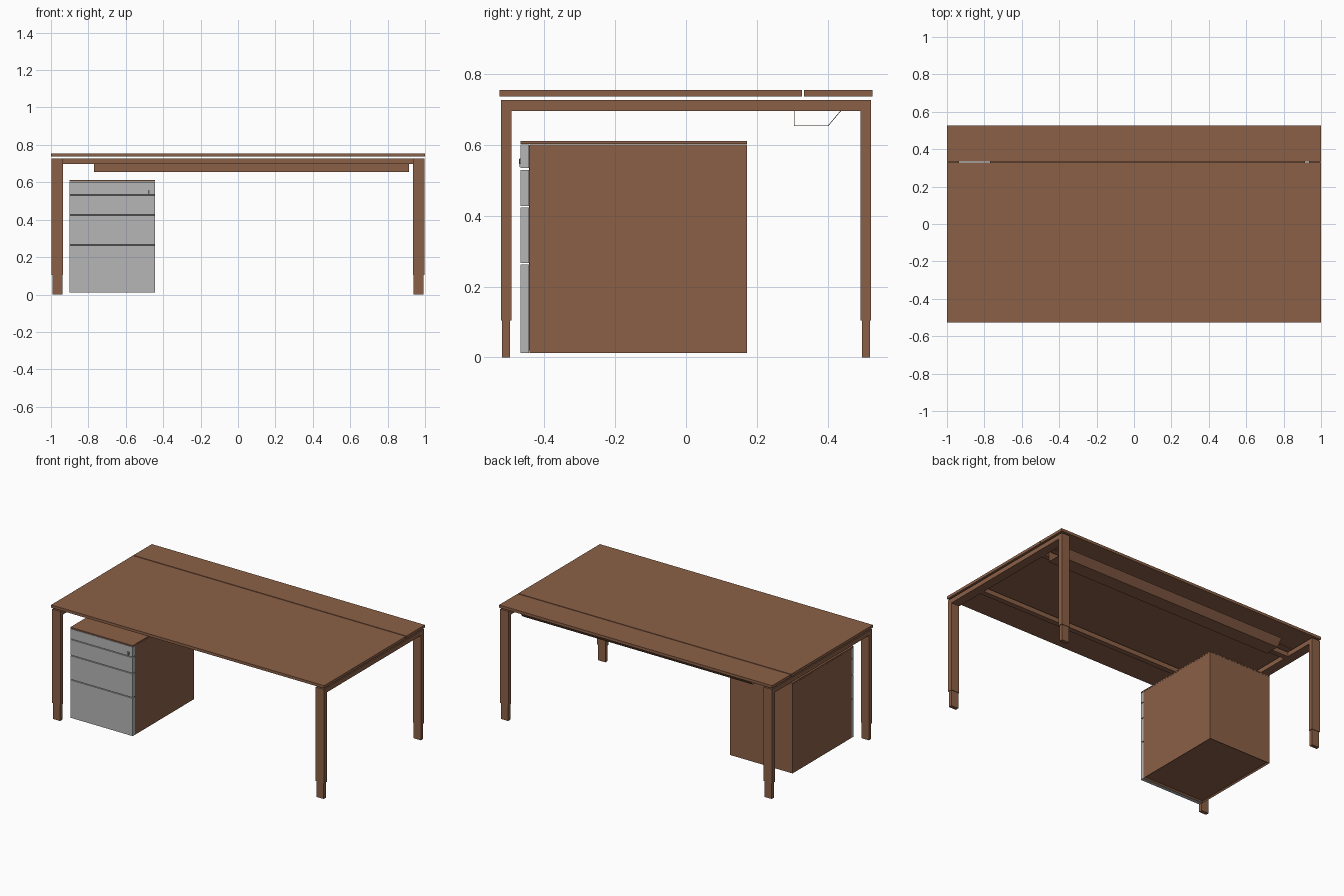
import bpy, bmesh

if "Cube" in bpy.data.objects:
    bpy.data.objects.remove(bpy.data.objects["Cube"])

def material(name, rgb):
    m = bpy.data.materials.new(name)
    m.diffuse_color = (*rgb, 1)
    m.use_nodes = True
    m.node_tree.nodes["Principled BSDF"].inputs["Base Color"].default_value = m.diffuse_color
    return m

BROWN = material("brown wood", (0.26, 0.117, 0.063))
GREY = material("drawer grey", (0.47, 0.47, 0.47))
DARK = material("dark grey metal", (0.12, 0.12, 0.12))

def finish(bm, name, mat):
    bmesh.ops.recalc_face_normals(bm, faces=bm.faces)
    me = bpy.data.meshes.new(name)
    bm.to_mesh(me)
    bm.free()
    me.materials.append(mat)
    ob = bpy.data.objects.new(name, me)
    bpy.context.collection.objects.link(ob)
    return ob

def box(name, x, y, z, mat=BROWN, recess_bottom=0):
    """Box given by its (min, max) range on each axis."""
    bm = bmesh.new()
    bmesh.ops.create_cube(bm, size=1)
    for v in bm.verts:
        v.co = [r[0] if c < 0 else r[1] for c, r in zip(v.co, (x, y, z))]
    if recess_bottom:
        bottom = min(bm.faces, key=lambda f: f.calc_center_median().z)
        bmesh.ops.inset_region(bm, faces=[bottom], thickness=0.012)
        for v in bottom.verts:
            v.co.z += recess_bottom
    return finish(bm, name, mat)

def extrude_x(name, profile, x0, x1, mat):
    """Open strip of (y, z) points swept along x."""
    bm = bmesh.new()
    rows = [[bm.verts.new((x, y, z)) for y, z in profile] for x in (x0, x1)]
    for i in range(len(profile) - 1):
        bm.faces.new((rows[0][i], rows[0][i + 1], rows[1][i + 1], rows[1][i]))
    return finish(bm, name, mat)

# Two-piece desk top with a narrow slot between
box("desk_top_main", (-1, 1), (-0.527, 0.328), (0.737, 0.755))
box("desk_top_rear", (-1, 1), (0.334, 0.527), (0.737, 0.755))

# Legs with telescopic feet, and side beams
for sx, side in ((-1, "left"), (1, "right")):
    xr = sorted((sx * 0.935, sx * 0.996))
    box(side + "_side_beam", xr, (-0.493, 0.493), (0.697, 0.727))
    for sy, end in ((-1, "front"), (1, "back")):
        box(f"{side}_{end}_leg", xr, sorted((sy * 0.493, sy * 0.523)), (0.105, 0.727))
        box(f"{side}_{end}_foot", sorted((sx * 0.939, sx * 0.992)),
            sorted((sy * 0.497, sy * 0.520)), (0, 0.11))

# Long rails under the top
for sy, end in ((-1, "front"), (1, "back")):
    box(end + "_rail", (-0.936, 0.936), sorted((sy * 0.265, sy * 0.3)), (0.697, 0.727))

# Folded sheet cable tray
tray = extrude_x("cable_tray", [(0.306, 0.725), (0.306, 0.655), (0.402, 0.655), (0.44, 0.70)],
                 -0.77, 0.915, BROWN)
solid = tray.modifiers.new("thickness", "SOLIDIFY")
solid.thickness = 0.002
solid.offset = 0

# Drawer pedestal
PX = (-0.901, -0.444)
box("pedestal_body", PX, (-0.442, 0.172), (0.012, 0.602), BROWN, 0.008)
box("pedestal_top", PX, (-0.467, 0.172), (0.603, 0.611))
box("pedestal_front_backing", (-0.895, -0.45), (-0.444, -0.4415), (0.02, 0.6), DARK)
for i, zr in enumerate(((0.012, 0.262), (0.267, 0.423), (0.428, 0.530), (0.535, 0.601))):
    box(f"drawer_front_{i + 1}", PX, (-0.467, -0.443), zr, GREY)

# Lock barrel and key on the top drawer
box("lock_barrel", (-0.486, -0.468), (-0.471, -0.466), (0.546, 0.562), GREY)
box("lock_key", (-0.48, -0.474), (-0.4725, -0.470), (0.538, 0.56), DARK)
